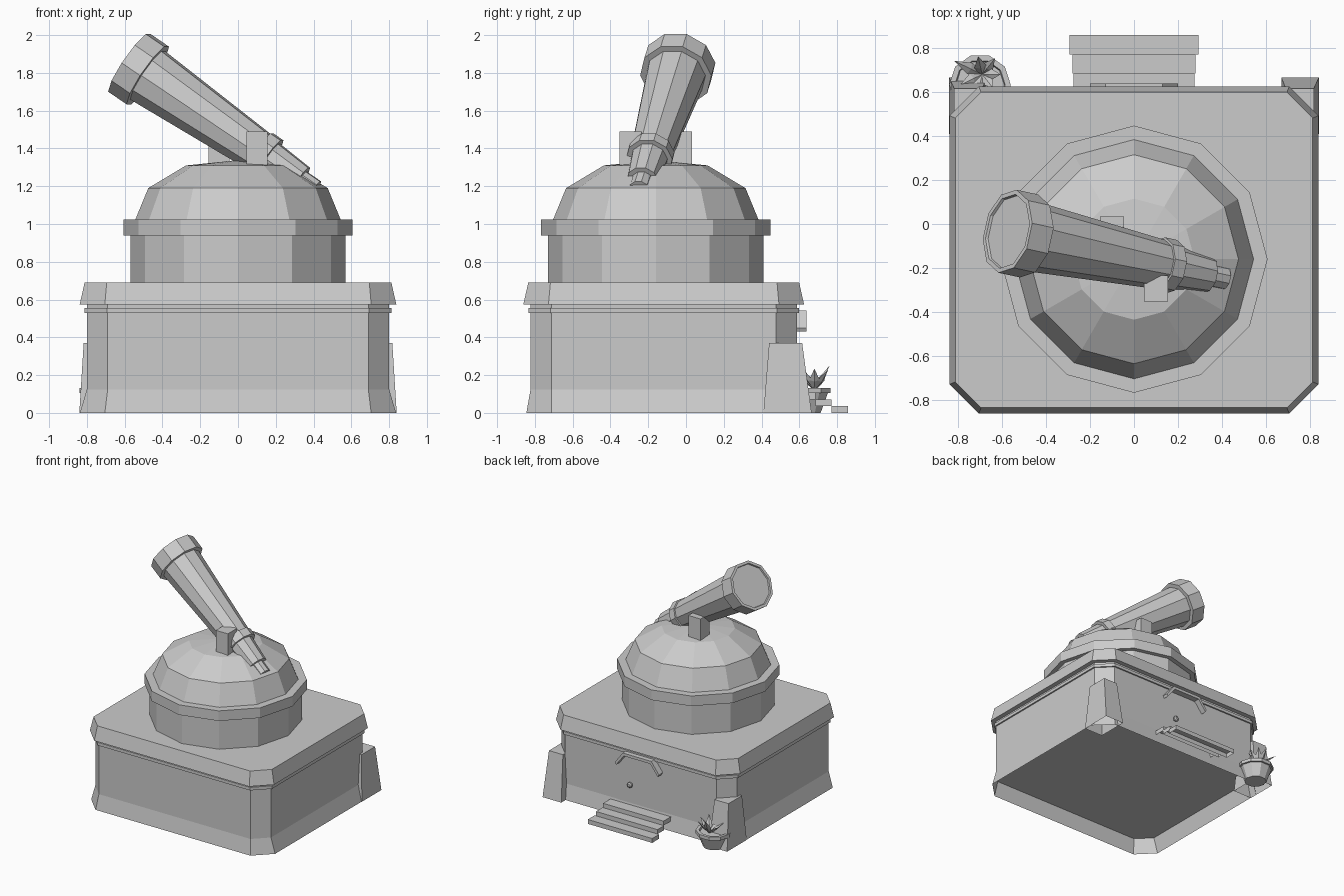
import bpy, bmesh, math, random
from mathutils import Vector, Matrix

random.seed(4)
if "Cube" in bpy.data.objects:
    bpy.data.objects.remove(bpy.data.objects["Cube"], do_unlink=True)

stone = bpy.data.materials.new("pale grey stone")
stone.use_nodes = True
GREY = (0.6, 0.6, 0.6, 1)
stone.diffuse_color = GREY
stone.node_tree.nodes["Principled BSDF"].inputs["Base Color"].default_value = GREY

BODY_Y = -0.118   # centre of the building
DOME_Y = -0.16    # centre of the dome
WALL_X, WALL_Y = 0.80, 0.705


def finish(name, bm):
    mesh = bpy.data.meshes.new(name)
    bm.to_mesh(mesh)
    bm.free()
    mesh.materials.append(stone)
    obj = bpy.data.objects.new(name, mesh)
    bpy.context.collection.objects.link(obj)
    return obj


def loft(name, rings, matrix=Matrix(), hollow=False):
    """Skin a stack of equal-length rings and cap the ends; hollow parts lose their underside."""
    bm = bmesh.new()
    loops = [[bm.verts.new(matrix @ Vector(p)) for p in ring] for ring in rings]
    n = len(loops[0])
    for a, b in zip(loops, loops[1:]):
        for i in range(n):
            j = (i + 1) % n
            bm.faces.new((a[i], a[j], b[j], b[i]))
    bm.faces.new(loops[0][::-1])
    bm.faces.new(loops[-1])
    bmesh.ops.recalc_face_normals(bm, faces=bm.faces)
    if hollow:
        under = [f for f in bm.faces if f.normal.z < -0.9]
        bmesh.ops.delete(bm, geom=under, context='FACES')
    return finish(name, bm)


def plate(name, outline, matrix):
    """A single flat panel lying on a wall."""
    bm = bmesh.new()
    bm.faces.new([bm.verts.new(matrix @ Vector((x, y, 0))) for x, y in outline])
    return finish(name, bm)


def circle(r, z, n):
    return [(r * math.cos(math.tau * i / n), r * math.sin(math.tau * i / n), z)
            for i in range(n)]


def lathe(name, profile, matrix, n=12):
    return loft(name, [circle(r, z, n) for r, z in profile], matrix)


def octagon(hx, hy, c):
    return [(hx, c - hy), (hx, hy - c), (hx - c, hy), (c - hx, hy),
            (-hx, hy - c), (-hx, c - hy), (c - hx, -hy), (hx - c, -hy)]


def storey(offset_x, offset_y, z):
    c = 0.11 + offset_x * 0.6
    return [(x, y, z) for x, y in octagon(WALL_X + offset_x, WALL_Y + offset_y, c)]


# Building: open flared skirt, walls with a raised floor, trim and roof slab
body = Matrix.Translation((0, BODY_Y, 0))
skirt = [storey(0.037, 0.022, 0), storey(0, 0, 0.125)]
bm = bmesh.new()
low, high = [[bm.verts.new(body @ Vector(p)) for p in ring] for ring in skirt]
for i in range(len(low)):
    j = (i + 1) % len(low)
    bm.faces.new((low[i], low[j], high[j], high[i]))
finish("flared_skirt", bm)
loft("walls", [storey(0, 0, 0.125), storey(0, 0, 0.58)], body)
loft("wall_trim", [storey(0.012, 0.012, 0.53), storey(0.012, 0.012, 0.555)], body)
loft("roof_slab", [storey(0.038, 0.038, 0.575), storey(0.012, 0.012, 0.69)], body)

# Windows and corner buttresses
back_y = BODY_Y + WALL_Y
upright = Matrix.Rotation(math.pi / 2, 4, 'X')
back_wall = Matrix.Translation((0, back_y + 0.004, 0)) @ upright
back_wall = back_wall @ Matrix.Diagonal((-1, 1, -1, 1))
window = octagon(0.143, 0.095, 0.045)
for side, label in ((1, "left"), (-1, "right")):
    for i, y in enumerate((-0.363, 0.13)):
        place = Matrix.Translation((side * (WALL_X + 0.004), y, 0.335))
        plate(f"{label}_window_{i + 1}", window,
              place @ Matrix.Rotation(side * math.pi / 2, 4, 'Z') @ upright)
    plate(f"{label}_back_window", window,
          back_wall @ Matrix.Translation((-side * 0.485, 0.335, 0)))

    foot = [(0.67, 0.41), (0.84, 0.41), (0.84, 0.665), (0.67, 0.665)]
    head = [(0.69, 0.44), (0.817, 0.44), (0.817, 0.615), (0.69, 0.615)]
    loft(f"{label}_buttress", [[(side * x, y, z) for x, y in ring]
                               for ring, z in ((foot, 0), (head, 0.37))], hollow=True)

# Door with chamfered top, knob and hood
plate("door", [(-0.2, 0.125), (0.2, 0.125), (0.2, 0.45), (0.14, 0.505),
               (-0.14, 0.505), (-0.2, 0.45)], back_wall)
lathe("door_knob", [(0.012, 0), (0.022, 0.012), (0.022, 0.025), (0.012, 0.032)],
      Matrix.Translation((0.085, back_y + 0.003, 0.28)) @ Matrix.Rotation(-math.pi / 2, 4, 'X'), 8)
hood = [(-0.19, 0.43), (-0.12, 0.52), (0.12, 0.52), (0.19, 0.43),
        (0.2, 0.45), (0.13, 0.543), (-0.13, 0.543), (-0.2, 0.45)]
loft("door_hood", [[(x, y, z) for x, z in hood] for y in (back_y - 0.01, 0.638)])

# Entrance steps, hollow underneath
for i, (half, near, far) in enumerate(((0.293, 0.77, 0.858), (0.28, 0.685, 0.77),
                                       (0.275, 0.59, 0.685))):
    tread = [(-half, near), (half, near), (half, far), (-half, far)]
    loft(f"step_{i + 1}", [[(x, y, z) for x, y in tread]
                           for z in (i * 0.036, (i + 1) * 0.036)], hollow=True)

# Drum, ring and faceted dome
centre = Matrix.Translation((0, DOME_Y, 0))
lathe("drum", [(0.57, 0.68), (0.57, 0.95)], centre)
lathe("drum_ring", [(0.607, 0.94), (0.607, 1.023)], centre)
lathe("dome", [(0.545, 1.02), (0.475, 1.19), (0.275, 1.31), (0.004, 1.338)], centre)

# Telescope along a tilted axis from the lens to the eyepiece
lens = Vector((-0.575, -0.033, 1.853))
eye = Vector((0.415, -0.248, 1.175))
aim = Matrix.Translation(lens) @ (eye - lens).to_track_quat('Z', 'Y').to_matrix().to_4x4()
for name, profile in (
        ("lens_hood", [(0.168, 0.012), (0.172, 0), (0.193, 0), (0.193, 0.12), (0.155, 0.12)]),
        ("telescope_tube", [(0.162, 0.1), (0.113, 0.86)]),
        ("telescope_collar", [(0.125, 0.85), (0.125, 0.915)]),
        ("telescope_tail", [(0.1, 0.9), (0.084, 1.118)]),
        ("eyepiece", [(0.057, 1.1), (0.057, 1.21)])):
    lathe(name, profile, aim, 10)

# Mounting blocks on either side of the tube
for s, label in ((1, "front"), (-1, "back")):
    x1, x2 = s * 0.045, s * 0.155
    y1, y2 = DOME_Y - s * 0.075, DOME_Y - s * 0.193
    base = [(x1, y1), (x2, y1), (x2, y2), (x1, y2)]
    loft(f"{label}_mount", [[(x, y, z) for x, y in base] for z in (1.24, 1.49)])

# Plant pot and spiky leaves
lathe("plant_pot", [(0.085, 0), (0.125, 0.105), (0.14, 0.105), (0.14, 0.132), (0.115, 0.132),
                    (0.11, 0.115)], Matrix.Translation((-0.7, 0.632, 0)), 10)
for i in range(7):
    lean = random.uniform(0.55, 1.0)
    reach = random.uniform(0.13, 0.18)
    place = (Matrix.Translation((-0.69, 0.68, 0.125))
             @ Matrix.Rotation(math.tau * i / 7, 4, 'Z') @ Matrix.Rotation(lean, 4, 'Y'))
    lathe(f"leaf_{i + 1}", [(0.012, 0), (0.028, reach * 0.45), (0.001, reach)],
          place @ Matrix.Diagonal((0.4, 1, 1, 1)), 4)
